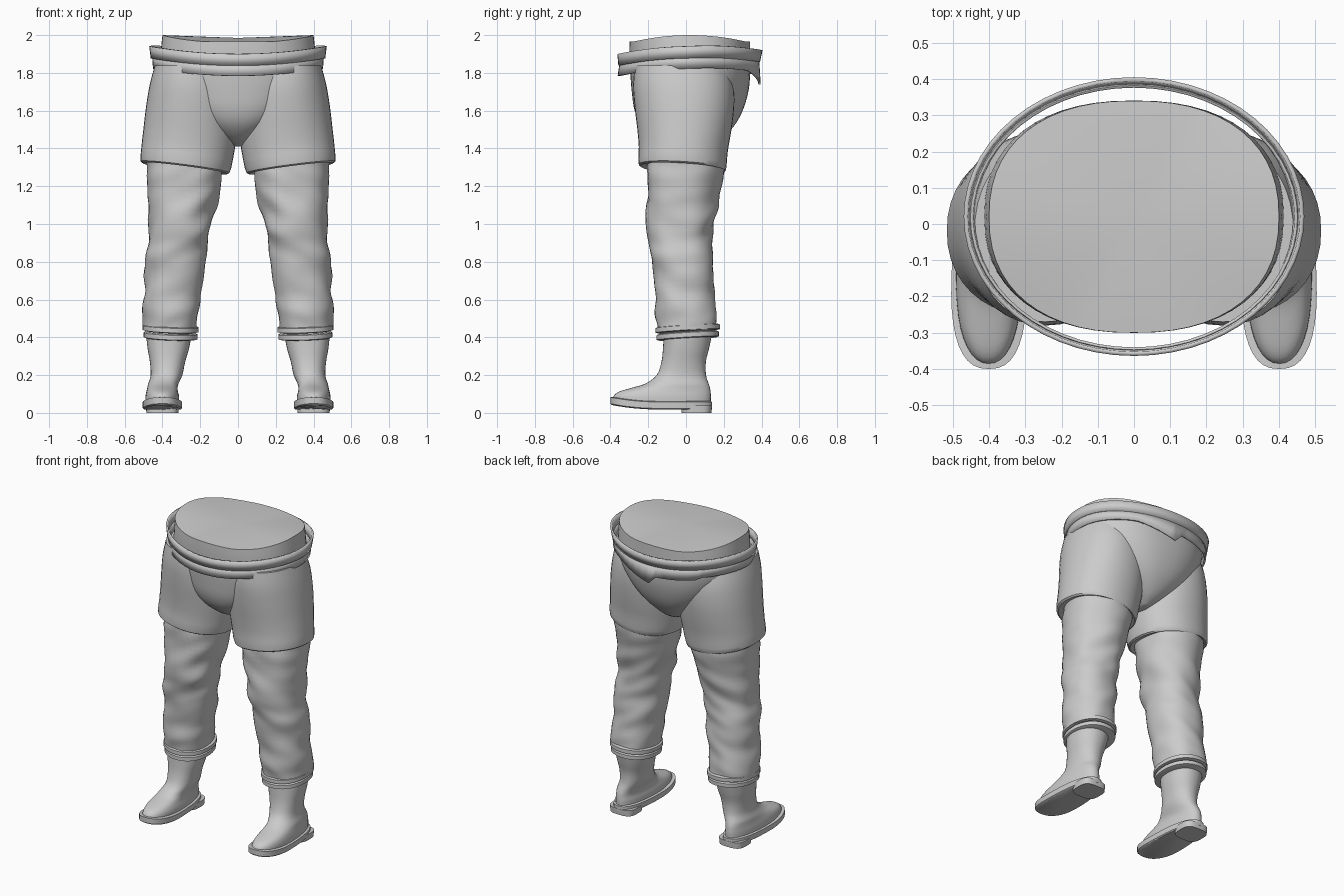
import bpy, bmesh, math
from mathutils import Vector, noise

if "Cube" in bpy.data.objects:
    bpy.data.objects.remove(bpy.data.objects["Cube"])

grey = bpy.data.materials.new("plain grey")
grey.use_nodes = True
grey.diffuse_color = (0.6, 0.6, 0.6, 1)
grey.node_tree.nodes["Principled BSDF"].inputs["Base Color"].default_value = (0.6, 0.6, 0.6, 1)


def spline(rows, steps):
    """Smooth in-between rows through the given rows."""
    out = []
    for i in range(len(rows) - 1):
        quad = [rows[max(i - 1, 0)], rows[i], rows[i + 1], rows[min(i + 2, len(rows) - 1)]]
        for s in range(steps):
            t = s / steps
            out.append([b + t / 2 * (c - a + t * (2*a - 5*b + 4*c - d + t * (3*(b - c) + d - a)))
                        for a, b, c, d in zip(*quad)])
    return out + [list(rows[-1])]


def ring(row, sides, power, taper):
    """Rounded outline at one height, from row = z, x0, x1, y0, y1."""
    z, x0, x1, y0, y1 = row
    pts = []
    for k in range(sides):
        a = math.tau * k / sides
        c, s = math.cos(a), math.sin(a)
        u = math.copysign(abs(c) ** (2 / power), c)
        v = math.copysign(abs(s) ** (2 / power), s)
        pts.append(Vector(((x0 + x1) / 2 + (x1 - x0) / 2 * u * (1 - taper * v),
                           (y0 + y1) / 2 + (y1 - y0) / 2 * v, z)))
    return pts


def loft(name, rows, steps=1, sides=40, power=2, taper=0, warp=None,
         caps=True, angle=40, thickness=0, crown=None):
    """Skin a stack of outlines into one part."""
    bm = bmesh.new()
    loops = []
    for row in spline(rows, steps):
        pts = ring(row, sides, power, taper)
        loops.append([bm.verts.new(warp(p) if warp else p) for p in pts])
    for lo, hi in zip(loops, loops[1:]):
        for k in range(sides):
            j = (k + 1) % sides
            bm.faces.new((lo[k], lo[j], hi[j], hi[k]))
    if caps:
        bm.faces.new(loops[0])
        top = loops[-1]
        if crown:
            mid = bm.verts.new(crown)
            for k in range(sides):
                bm.faces.new((top[k], top[(k + 1) % sides], mid))
        else:
            bm.faces.new(top)
    bmesh.ops.recalc_face_normals(bm, faces=bm.faces)
    mesh = bpy.data.meshes.new(name)
    bm.to_mesh(mesh)
    bm.free()
    mesh.materials.append(grey)
    ob = bpy.data.objects.new(name, mesh)
    bpy.context.collection.objects.link(ob)
    if thickness:
        ob.modifiers.new("thickness", "SOLIDIFY").thickness = thickness
    bpy.ops.object.select_all(action="DESELECT")
    ob.select_set(True)
    bpy.context.view_layer.objects.active = ob
    bpy.ops.object.shade_smooth_by_angle(angle=math.radians(angle))
    return ob


def pair(name, rows, **options):
    """Left part plus its mirrored right twin."""
    loft("left_" + name, rows, **options)
    base = options.get("warp") or (lambda p: p)

    def flip(p):
        q = base(p)
        return Vector((-q.x, q.y, q.z))
    loft("right_" + name, rows, **{**options, "warp": flip})


# Hips: waist down to the crotch, with a saddle-shaped top
def saddle(p):
    w = max(0, (p.z - 1.9) / 0.1)
    p.z -= w * 0.035 * min(1, (abs(p.y - 0.02) / 0.3) ** 2)
    return p


loft("hips", [(1.41, -0.03, 0.03, -0.07, 0.12), (1.45, -0.1, 0.1, -0.16, 0.19),
              (1.52, -0.21, 0.21, -0.235, 0.255), (1.6, -0.3, 0.3, -0.272, 0.3),
              (1.7, -0.37, 0.37, -0.287, 0.33), (1.8, -0.41, 0.41, -0.295, 0.34),
              (1.9, -0.41, 0.41, -0.3, 0.34), (2.0, -0.4, 0.4, -0.3, 0.34)],
     steps=4, sides=56, power=2.3, warp=saddle, crown=(0, 0, 1.985))


# Shorts: flared legs with a hem that rises to the outside
def hem(p):
    w = min(1, max(0, (1.6 - p.z) / 0.3))
    p.z += w * (0.13 * (p.x - 0.28) - 0.06 * p.y)
    return p


pair("shorts_leg", [(1.3, 0.08, 0.48, -0.215, 0.2), (1.3, 0.045, 0.515, -0.25, 0.212),
                    (1.4, 0.02, 0.51, -0.25, 0.222), (1.5, 0.005, 0.5, -0.258, 0.24),
                    (1.62, 0.0, 0.487, -0.272, 0.255), (1.74, 0.02, 0.467, -0.28, 0.25),
                    (1.84, 0.05, 0.44, -0.27, 0.22)], steps=3, power=2.15, warp=hem)


# Trousers with soft creases
def crease(p):
    n = noise.noise(Vector((p.x * 6, p.y * 6, p.z * 11 + p.x * 5)))
    out = Vector((p.x - 0.32, p.y + 0.02, 0)).normalized()
    return p + out * n * 0.016


pair("trouser_leg", [(0.44, 0.215, 0.5, -0.15, 0.165), (0.52, 0.21, 0.505, -0.16, 0.155),
                     (0.65, 0.195, 0.497, -0.165, 0.15), (0.8, 0.17, 0.49, -0.18, 0.14),
                     (0.9, 0.16, 0.478, -0.2, 0.14), (1.0, 0.14, 0.475, -0.212, 0.15),
                     (1.15, 0.1, 0.482, -0.205, 0.175), (1.3, 0.075, 0.485, -0.21, 0.2),
                     (1.38, 0.065, 0.48, -0.21, 0.2)],
     steps=6, power=2.15, warp=crease)


# Two rolled cuffs, slightly tilted
def cuff_tilt(p):
    p.z += 0.06 * (p.y - 0.02) + 0.04 * (p.x - 0.36)
    return p


for name, z, grow in (("upper_cuff", 0.435, 0.0), ("lower_cuff", 0.397, -0.006)):
    outer = (0.208 - grow, 0.505 + grow, -0.162 - grow, 0.18 + grow)
    inner = (0.225, 0.49, -0.145, 0.163)
    pair(name, [(z - 0.004, *inner), (z, *outer), (z + 0.024, *outer), (z + 0.03, *inner)],
         power=2.15, warp=cuff_tilt)

# Boots: upper, welted sole and heel block
pair("boot_upper", [(0.04, 0.312, 0.49, -0.385, 0.13), (0.085, 0.312, 0.49, -0.385, 0.132),
                    (0.112, 0.318, 0.485, -0.355, 0.13), (0.132, 0.32, 0.48, -0.29, 0.127),
                    (0.155, 0.315, 0.475, -0.215, 0.12), (0.2, 0.295, 0.462, -0.155, 0.106),
                    (0.27, 0.28, 0.466, -0.13, 0.105), (0.34, 0.26, 0.478, -0.122, 0.122),
                    (0.42, 0.245, 0.487, -0.118, 0.138)], steps=3, power=2.2, taper=0.08)


def toe_lift(p):
    p.z += 0.025 * max(0, (-p.y - 0.15) / 0.25) ** 2
    return p


sole = (0.298, 0.503, -0.4, 0.138)
pair("boot_sole", [(0.018, 0.305, 0.495, -0.392, 0.132), (0.024, *sole), (0.058, *sole),
                   (0.062, 0.315, 0.487, -0.38, 0.128)],
     power=2.5, taper=0.1, warp=toe_lift)
pair("boot_heel", [(0, 0.315, 0.485, -0.025, 0.135), (0.04, 0.312, 0.488, -0.025, 0.138)],
     power=3.2)


# Belt: two loose overlapping bands, raised at the sides, with a loose tail behind
def band_bend(p):
    p.z += 0.04 * (p.x / 0.47) ** 2 + 0.02 * max(0, p.y / 0.4)
    return p


def band_tail(p):
    low = p.z < 1.8
    p = band_bend(p)
    if low and p.y > 0.3:
        p.z -= 0.065 * max(0, 1 - p.x / 0.25) if p.x > -0.01 else 0.015
    return p


loft("upper_belt", [(1.838, -0.462, 0.462, -0.358, 0.392), (1.9, -0.47, 0.47, -0.364, 0.405)],
     sides=56, caps=False, thickness=0.012, warp=band_bend)
loft("lower_belt", [(1.785, -0.45, 0.45, -0.362, 0.395), (1.85, -0.455, 0.455, -0.352, 0.388)],
     sides=56, caps=False, thickness=0.012, warp=band_tail)
